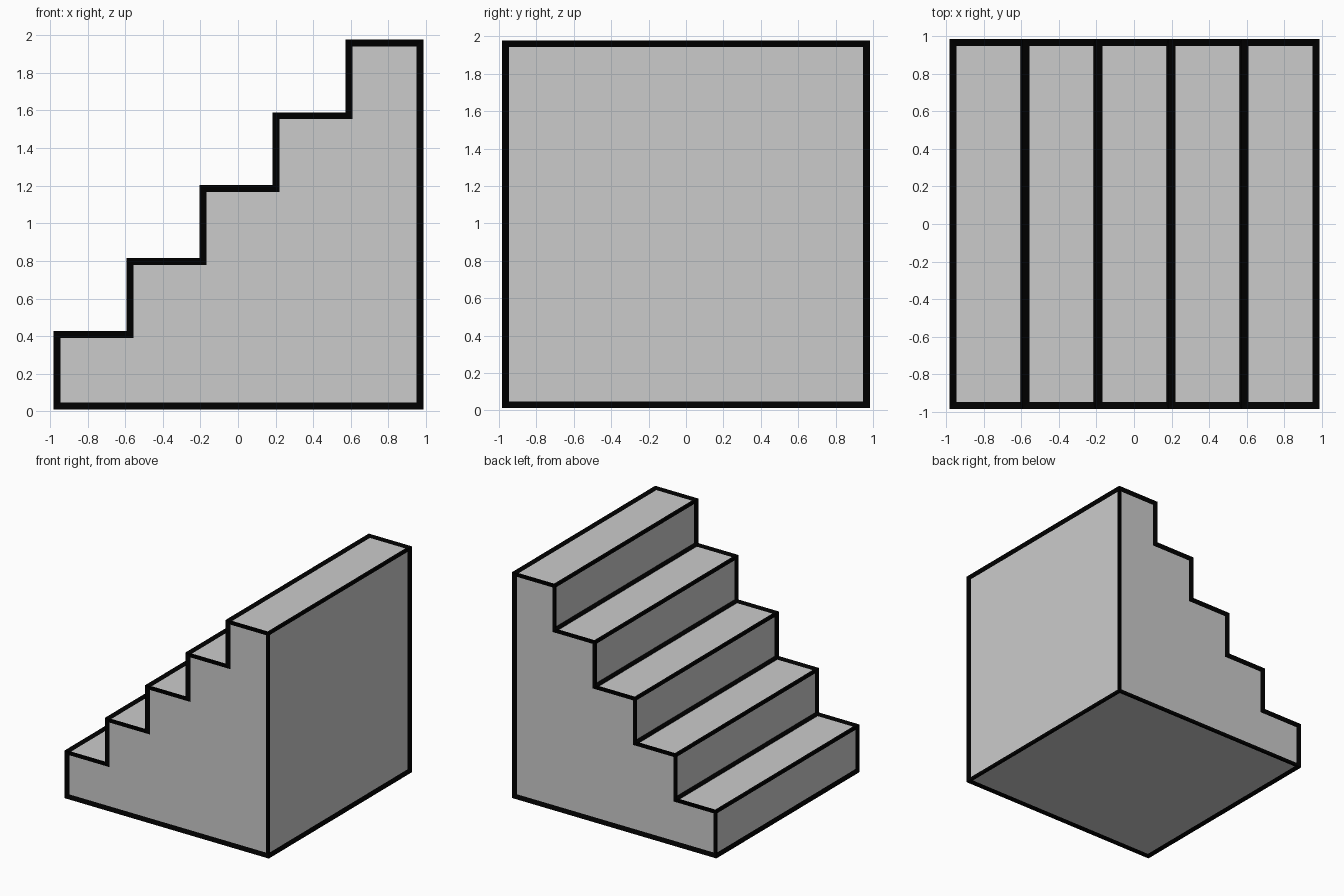
import bpy, bmesh

if "Cube" in bpy.data.objects:
    bpy.data.objects.remove(bpy.data.objects["Cube"])

STEPS = 5
X0, Z0 = -0.968, 0.025      # lower left corner of the side profile
RUN, RISE = 0.388, 0.388
HALF_DEPTH = 0.97
LINE = 0.047                # thickness of the black edge bars


def colour(name, rgba):
    mat = bpy.data.materials.new(name)
    mat.diffuse_color = rgba
    mat.use_nodes = True
    mat.node_tree.nodes["Principled BSDF"].inputs["Base Color"].default_value = mat.diffuse_color
    return mat


# stepped side profile
x1 = X0 + STEPS * RUN
profile = [(x1, Z0), (X0, Z0)]
for i in range(STEPS):
    z = Z0 + (i + 1) * RISE
    profile += [(X0 + i * RUN, z), (X0 + (i + 1) * RUN, z)]

# solid staircase, extruded from front to back
bm = bmesh.new()
side = bm.faces.new([bm.verts.new((x, -HALF_DEPTH, z)) for x, z in profile])
ext = bmesh.ops.extrude_face_region(bm, geom=[side], use_keep_orig=True)
moved = [v for v in ext["geom"] if isinstance(v, bmesh.types.BMVert)]
bmesh.ops.translate(bm, vec=(0, 2 * HALF_DEPTH, 0), verts=moved)
bmesh.ops.recalc_face_normals(bm, faces=bm.faces)
mesh = bpy.data.meshes.new("staircase")
bm.to_mesh(mesh)
bm.free()
stairs = bpy.data.objects.new("staircase", mesh)
bpy.context.collection.objects.link(stairs)

# black bars along every edge
bars = bpy.data.objects.new("edge_bars", mesh.copy())
bpy.context.collection.objects.link(bars)
bars.data.materials.append(colour("black", (0.0, 0.0, 0.0, 1)))
wire = bars.modifiers.new("wire", 'WIREFRAME')
wire.thickness = LINE
wire.use_even_offset = True
wire.use_replace = True
